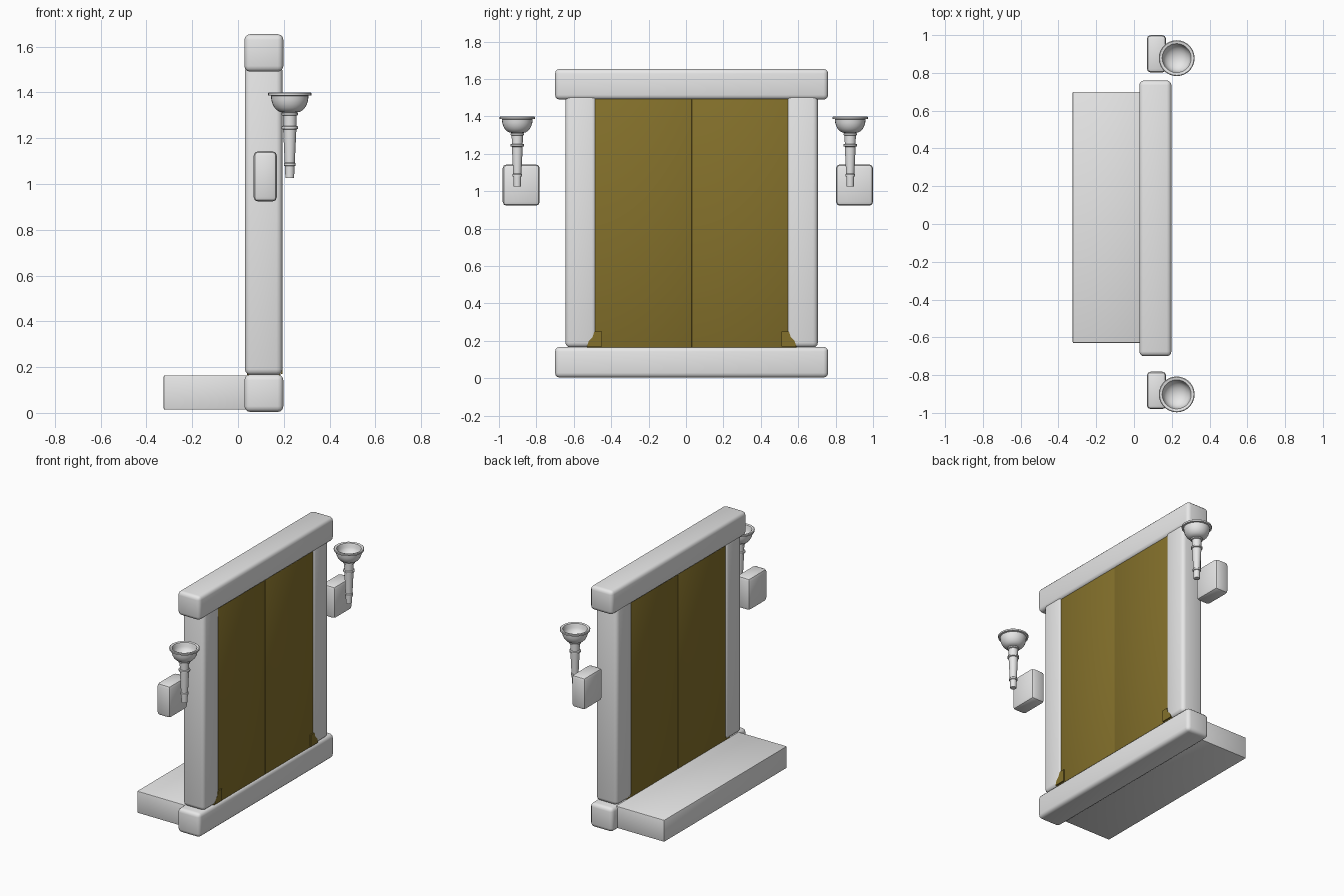
import bpy
import bmesh
import math

cube = bpy.data.objects.get("Cube")
if cube:
    bpy.data.objects.remove(cube, do_unlink=True)


def make_material(name, color):
    mat = bpy.data.materials.new(name)
    mat.use_nodes = True
    mat.diffuse_color = color
    mat.node_tree.nodes["Principled BSDF"].inputs["Base Color"].default_value = color
    return mat


STONE = make_material("pale_stone", (0.8, 0.8, 0.8, 1))
GOLD = make_material("dull_gold", (0.23, 0.163, 0.024, 1))
MID_Y = 0.03


def finish(name, bm, mat, angle=35):
    bmesh.ops.recalc_face_normals(bm, faces=bm.faces)
    mesh = bpy.data.meshes.new(name)
    bm.to_mesh(mesh)
    bm.free()
    mesh.materials.append(mat)
    obj = bpy.data.objects.new(name, mesh)
    bpy.context.collection.objects.link(obj)
    bpy.ops.object.select_all(action="DESELECT")
    bpy.context.view_layer.objects.active = obj
    obj.select_set(True)
    bpy.ops.object.shade_smooth_by_angle(angle=math.radians(angle))
    return obj


def block(name, x, y, z, mat, bevel=0.02, segments=3):
    """Rounded box from (min, max) ranges."""
    bm = bmesh.new()
    bmesh.ops.create_cube(bm, size=1)
    for v in bm.verts:
        for axis, (low, high) in enumerate((x, y, z)):
            v.co[axis] = low if v.co[axis] < 0 else high
    bmesh.ops.bevel(bm, geom=bm.edges[:], offset=bevel, segments=segments,
                    profile=0.5, affect="EDGES")
    return finish(name, bm, mat)


def turned(name, profile, x, y, mat, steps=28):
    """Solid of revolution around a vertical axis."""
    bm = bmesh.new()
    verts = [bm.verts.new((r, 0, z)) for r, z in profile]
    edges = [bm.edges.new(pair) for pair in zip(verts, verts[1:])]
    bmesh.ops.spin(bm, geom=verts + edges, cent=(0, 0, 0), axis=(0, 0, 1),
                   angle=math.tau, steps=steps)
    bmesh.ops.remove_doubles(bm, verts=bm.verts, dist=0.0005)
    bmesh.ops.translate(bm, verts=bm.verts, vec=(x, y, 0))
    return finish(name, bm, mat, 40)


# Stone frame and step
for name, z in (("sill", (0.004, 0.168)), ("lintel", (1.49, 1.654))):
    block(name, (0.028, 0.198), (MID_Y - 0.73, MID_Y + 0.73), z, STONE, 0.025)
for side, name in ((-1, "right_post"), (1, "left_post")):
    span = sorted((MID_Y + side * 0.675, MID_Y + side * 0.507))
    block(name, (0.03, 0.194), span, (0.165, 1.52), STONE, 0.026)
block("step", (-0.325, 0.08), (-0.63, 0.70), (0.014, 0.164), STONE, 0.006, 2)

# Pair of door leaves
for side, name in ((-1, "right_door"), (1, "left_door")):
    span = sorted((MID_Y, MID_Y + side * 0.56))
    block(name, (0.039, 0.186), span, (0.15, 1.51), GOLD, 0.005, 2)

# Flared feet of the doors, thin plates on the outer face
for side, name in ((-1, "right_door_foot"), (1, "left_door_foot")):
    outline = ((0.48, 0.17), (0.56, 0.17), (0.55, 0.20), (0.53, 0.22), (0.52, 0.25), (0.48, 0.25))
    bm = bmesh.new()
    face = bm.faces.new([bm.verts.new((0.187, MID_Y + side * d, z)) for d, z in outline])
    new = bmesh.ops.extrude_face_region(bm, geom=[face])["geom"]
    bmesh.ops.translate(bm, vec=(0.008, 0, 0),
                        verts=[v for v in new if isinstance(v, bmesh.types.BMVert)])
    finish(name, bm, GOLD)

# Torches: stem with rings, flared hollow bowl
stem = [(0, 1.025), (0.019, 1.025), (0.021, 1.078), (0.026, 1.08), (0.026, 1.09),
        (0.022, 1.094), (0.029, 1.238), (0.036, 1.241), (0.036, 1.251), (0.029, 1.254),
        (0.030, 1.298), (0.037, 1.301), (0.037, 1.309)]
bowl = [(0.03 + 0.052 * math.sin(t * math.pi / 12),
         1.385 - 0.073 * math.cos(t * math.pi / 12)) for t in range(7)]
rim = [(0.094, 1.387), (0.095, 1.397), (0.091, 1.40), (0.077, 1.397)]
hollow = [(0.073 * math.cos(t * math.pi / 12),
           1.385 - 0.058 * math.sin(t * math.pi / 12)) for t in range(7)]
for name, torch_y, bracket_y in (("right", -0.902, (-0.98, -0.782)),
                                 ("left", 0.878, (0.802, 1.0))):
    turned(name + "_torch", stem + bowl + rim + hollow, 0.226, torch_y, STONE)
    block(name + "_wall_bracket", (0.068, 0.17), bracket_y, (0.923, 1.143), STONE, 0.02, 2)
